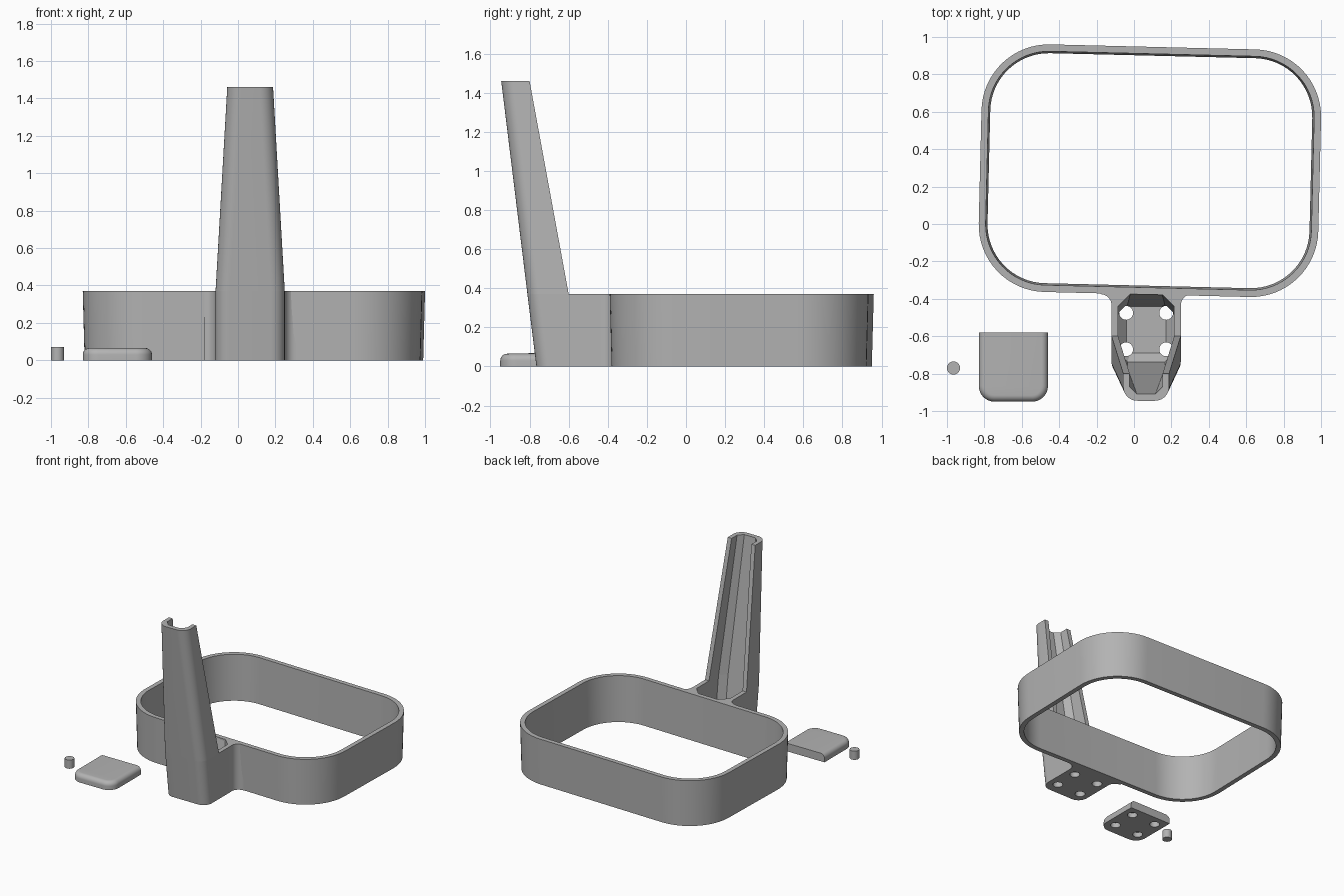
import bpy, bmesh, math
from mathutils import Matrix

if "Cube" in bpy.data.objects:
    bpy.data.objects.remove(bpy.data.objects["Cube"], do_unlink=True)

grey = bpy.data.materials.new("plain grey")
grey.use_nodes = True
COLOUR = (0.45, 0.45, 0.45, 1)
grey.diffuse_color = COLOUR
grey.node_tree.nodes["Principled BSDF"].inputs["Base Color"].default_value = COLOUR


def arc(cx, cy, r, a0, a1, n=12):
    """Points along an arc, angles in degrees."""
    angles = [math.radians(a0 + (a1 - a0) * i / n) for i in range(n + 1)]
    return [(cx + r * math.cos(a), cy + r * math.sin(a)) for a in angles]


def round_rect(hw, hh, r):
    pts = []
    for sx, sy, a in ((1, 1, 0), (-1, 1, 90), (-1, -1, 180), (1, -1, 270)):
        pts += arc(sx * (hw - r), sy * (hh - r), r, a, a + 90, 16)
    return pts


def rounded_front(cx, half, front, r):
    """Two rounded front corners, running from left to right."""
    return (arc(cx - half + r, front + r, r, 180, 270)
            + arc(cx + half - r, front + r, r, 270, 360))


def loft(name, loops, closed=False):
    """Skin a list of (outline, z) loops; closed joins last to first, else capped."""
    bm = bmesh.new()
    rings = [[bm.verts.new((x, y, z)) for x, y in pts] for pts, z in loops]
    pairs = list(zip(rings, rings[1:]))
    if closed:
        pairs.append((rings[-1], rings[0]))
    else:
        bm.faces.new(rings[0])
        bm.faces.new(rings[-1])
    for a, b in pairs:
        n = len(a)
        for i in range(n):
            j = (i + 1) % n
            bm.faces.new((a[i], a[j], b[j], b[i]))
    bmesh.ops.recalc_face_normals(bm, faces=bm.faces)
    mesh = bpy.data.meshes.new(name)
    bm.to_mesh(mesh)
    bm.free()
    mesh.materials.append(grey)
    ob = bpy.data.objects.new(name, mesh)
    bpy.context.collection.objects.link(ob)
    return ob


def cylinder(name, x, y, r, z0, z1):
    circle = arc(x, y, r, 0, 360, 32)[:-1]
    return loft(name, [(circle, z0), (circle, z1)])


def cut(target, cutters):
    """Subtract each cutter and discard it."""
    bpy.context.view_layer.objects.active = target
    for c in cutters:
        mod = target.modifiers.new("cut", 'BOOLEAN')
        mod.operation = 'DIFFERENCE'
        mod.solver = 'EXACT'
        mod.object = c
        bpy.ops.object.modifier_apply(modifier=mod.name)
        bpy.data.objects.remove(c, do_unlink=True)


def hole_cutters(cx, ys, r, z0, z1):
    return [cylinder("hole_cutter", cx + s * 0.107, y, r, z0, z1)
            for s in (-1, 1) for y in ys]


# Rounded rectangular hoop with a slight draft
HW, HH, R, WALL, DRAFT, RIM = 0.908, 0.662, 0.36, 0.037, 0.01, 0.37


def hoop_loop(d):
    return round_rect(HW - d, HH - d, R - d)


hoop = loft("hoop", [(hoop_loop(0), RIM), (hoop_loop(DRAFT), 0),
                     (hoop_loop(WALL + DRAFT), 0), (hoop_loop(WALL), RIM)], closed=True)
hoop.data.transform(Matrix.Translation((0.085, 0.285, 0))
                    @ Matrix.Rotation(math.radians(-1.4), 4, 'Z'))

# Handle base: block that flares into the hoop, hollowed, with four holes
CX, HALF, TOP = 0.065, 0.185, 1.46
FRONT0, FRONT1, FRONT2 = -0.765, -0.811, -0.945


def base_outline(front):
    f, y = 0.06, -0.375
    right = arc(CX + HALF + f, y - f, f, 180, 90, 8)
    left = arc(CX - HALF - f, y - f, f, 90, 0, 8)
    back = -0.355
    return (rounded_front(CX, HALF, front, 0.075) + right
            + [(right[-1][0], back), (left[0][0], back)] + left)


def octagon(half, front, back, c, cb):
    return [(CX - half, front + c), (CX - half + c, front),
            (CX + half - c, front), (CX + half, front + c),
            (CX + half, back - cb), (CX + half - cb, back),
            (CX - half + cb, back), (CX - half, back - cb)]


base = loft("handle_base", [(base_outline(FRONT0), 0), (base_outline(FRONT1), RIM)])
cavity = loft("cavity_cutter", [
    (octagon(0.105, -0.69, -0.44, 0.02, 0.02), 0.04),
    (octagon(0.15, -0.737, -0.432, 0.05, 0.05), 0.09),
    (octagon(0.15, -0.772, -0.375, 0.05, 0.065), RIM),
    (octagon(0.15, -0.772, -0.375, 0.05, 0.065), RIM + 0.05)])
cut(base, [cavity] + hole_cutters(CX, (-0.475, -0.67), 0.037, -0.05, 0.12))


# Leaning handle channel, open at the back
def channel(half, front, back, r, inner, wall, c):
    outer = rounded_front(CX, half, front, r)
    f = front + wall
    inside = [(CX + inner, back), (CX + inner, f + c), (CX + inner - c, f),
              (CX - inner + c, f), (CX - inner, f + c), (CX - inner, back)]
    return [(CX - half, back)] + outer + [(CX + half, back)] + inside


loft("handle_channel", [
    (channel(HALF, FRONT1, -0.6, 0.075, 0.15, 0.039, 0.05), RIM),
    (channel(0.1225, FRONT2, -0.80, 0.075, 0.088, 0.037, 0.038), TOP)])

# Loose cover plate with softened top edges and four blind holes below
PX, SOFT, THICK = -0.645, 0.035, 0.065


def plate_outline(d):
    half, back = 0.185 - d, -0.58
    return ([(PX - half, back)] + rounded_front(PX, half, -0.95 + d, 0.085 - d)
            + [(PX + half, back)])


plate_loops = [(plate_outline(0), 0)]
for i in range(9):
    a = math.radians(90 * i / 8)
    plate_loops.append((plate_outline(SOFT * (1 - math.cos(a))),
                        THICK - SOFT + SOFT * math.sin(a)))
plate = loft("cover_plate", plate_loops)
cut(plate, hole_cutters(PX, (-0.66, -0.855), 0.037, -0.05, 0.04))

# Loose pin
cylinder("pin", -0.965, -0.77, 0.035, 0, 0.07)

# Smooth curved walls, keep edges sharp
for ob in bpy.context.scene.objects:
    ob.select_set(ob.type == 'MESH')
bpy.context.view_layer.objects.active = hoop
bpy.ops.object.shade_smooth_by_angle(angle=math.radians(25))
